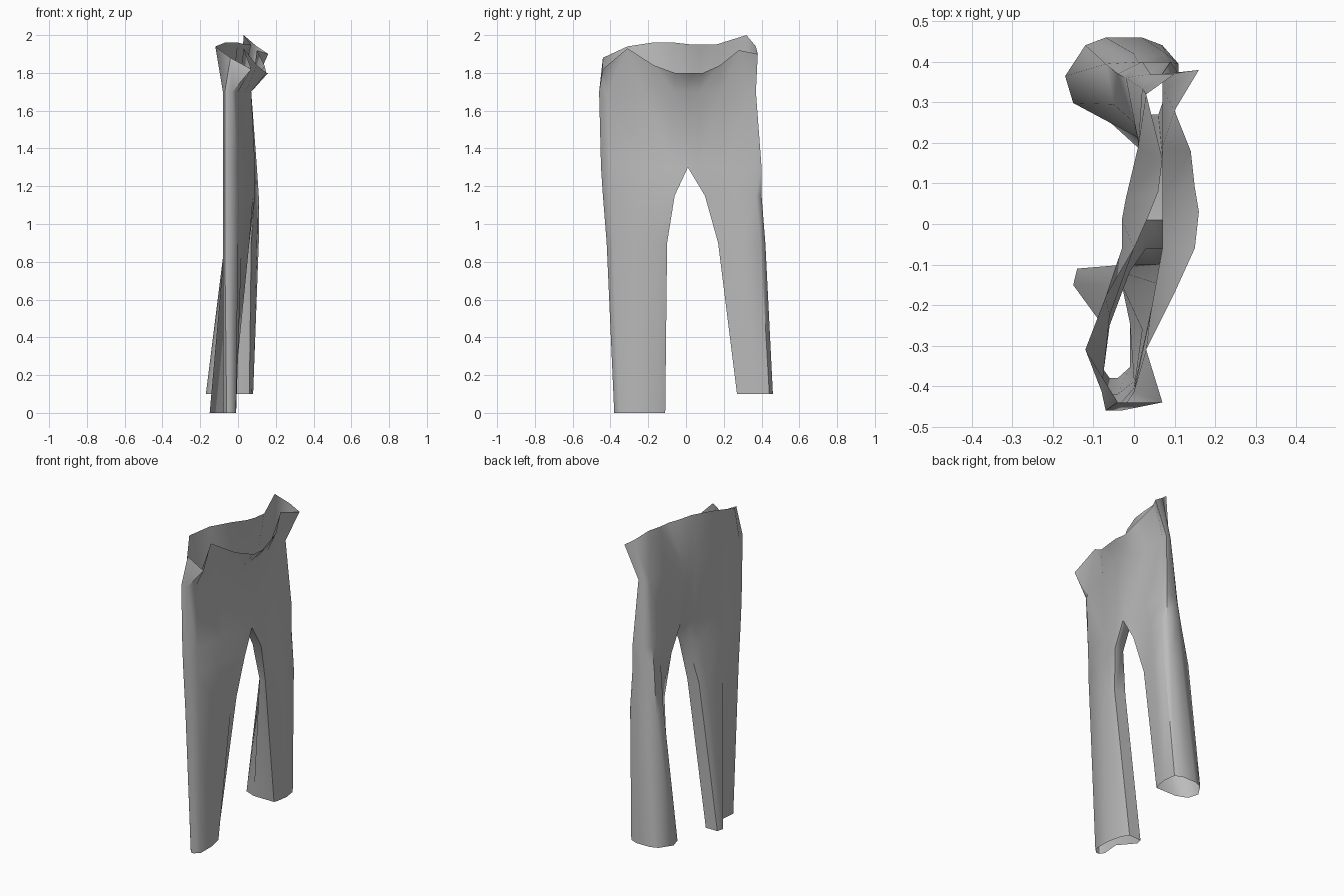
import bpy, bmesh, math

cube = bpy.data.objects.get("Cube")
if cube:
    bpy.data.objects.remove(cube, do_unlink=True)

cloth = bpy.data.materials.new("grey cloth")
cloth.use_nodes = True
grey = (0.5, 0.5, 0.5, 1)
cloth.diffuse_color = grey
cloth.node_tree.nodes["Principled BSDF"].inputs["Base Color"].default_value = grey

# Share of the way from the inner seam to the outer seam for each cloth column
COLUMNS = (0, .15, .5, .9, 1)
# Last row on which the inner seam closes each leg
CROTCH = 3

# Leg sections: z, inner y, outer y, then x of the front and back columns
RIGHT_LEG = [
    (0, -.11, -.38, (-.06, -.03, -.01, -.01, -.04), (-.14, -.15, -.07, -.08, -.06)),
    (.9, -.1, -.42, (.06, .06, .02, 0, -.04), (-.02, -.04, -.07, -.08, -.07)),
    (1.15, -.06, -.44, (.09, .08, .04, 0, -.04), (.03, -.01, -.06, -.08, -.07)),
    (1.3, .01, -.45, (.09, .08, .04, 0, -.04), (.03, 0, -.06, -.08, -.07)),
    (1.7, .01, -.46, (.07, .07, .04, 0, -.03), (-.03, -.03, -.06, -.08, -.07)),
]
LEFT_LEG = [
    (.1, .27, .46, (.06, .07, .08, .07, .02), (-.08, -.15, -.17, -.12, -.07)),
    (.9, .17, .42, (.07, .08, .1, .11, .08), (.03, .02, -.05, -.07, 0)),
    (1.15, .1, .4, (.09, .08, .09, .11, .09), (.03, .03, 0, -.04, .01)),
    (1.3, .01, .4, (.09, .09, .09, .1, .09), (.03, .02, .01, -.02, .02)),
    (1.7, .01, .37, (.07, .07, .07, .07, .07), (-.03, -.02, .01, .02, .04)),
]
# Waist edges from the right outer seam to the left outer seam
FRONT_WAIST = [
    (.07, -.44, 1.82), (.03, -.31, 1.93), (.1, -.17, 1.84), (.15, -.06, 1.8), (.16, .03, 1.8),
    (.15, .09, 1.8), (.14, .18, 1.84), (.1, .28, 1.92), (.16, .38, 1.9)]
BACK_WAIST = [
    (-.04, -.44, 1.88), (-.12, -.31, 1.94), (-.07, -.18, 1.96), (0, -.06, 1.96), (.04, .03, 1.95),
    (.06, .08, 1.95), (.07, .16, 1.95), (.03, .32, 2), (.1, .37, 1.94)]
MIDDLE = len(FRONT_WAIST) // 2

bm = bmesh.new()


def skin(rows):
    """Fill the quads between neighbouring rows of points."""
    for low, high in zip(rows, rows[1:]):
        for i in range(len(low) - 1):
            bm.faces.new((low[i], low[i + 1], high[i + 1], high[i]))


# Each leg has a front and back panel joined along both seams
for sections, is_right in ((RIGHT_LEG, True), (LEFT_LEG, False)):
    panels = []
    for side, waist in enumerate((FRONT_WAIST, BACK_WAIST)):
        rows = []
        for z, inner, outer, *depths in sections:
            rows.append([(x, inner + (outer - inner) * share, z)
                         for x, share in zip(depths[side], COLUMNS)])
        rows.append(waist[MIDDLE::-1] if is_right else waist[MIDDLE:])
        panels.append([[bm.verts.new(point) for point in row] for row in rows])
    front, back = panels
    skin(front)
    skin(back)
    skin([[f[-1], b[-1]] for f, b in zip(front, back)])
    skin([[f[0], b[0]] for f, b in zip(front[:CROTCH + 1], back)])

# Sew the two halves together along the middle
bmesh.ops.remove_doubles(bm, verts=bm.verts, dist=.001)
bmesh.ops.recalc_face_normals(bm, faces=bm.faces)
mesh = bpy.data.meshes.new("trousers")
bm.to_mesh(mesh)
bm.free()
mesh.materials.append(cloth)
trousers = bpy.data.objects.new("trousers", mesh)
bpy.context.collection.objects.link(trousers)

# Smooth the cloth but keep its sharp folds
bpy.ops.object.select_all(action='DESELECT')
trousers.select_set(True)
bpy.context.view_layer.objects.active = trousers
bpy.ops.object.shade_smooth_by_angle(angle=math.radians(60))
